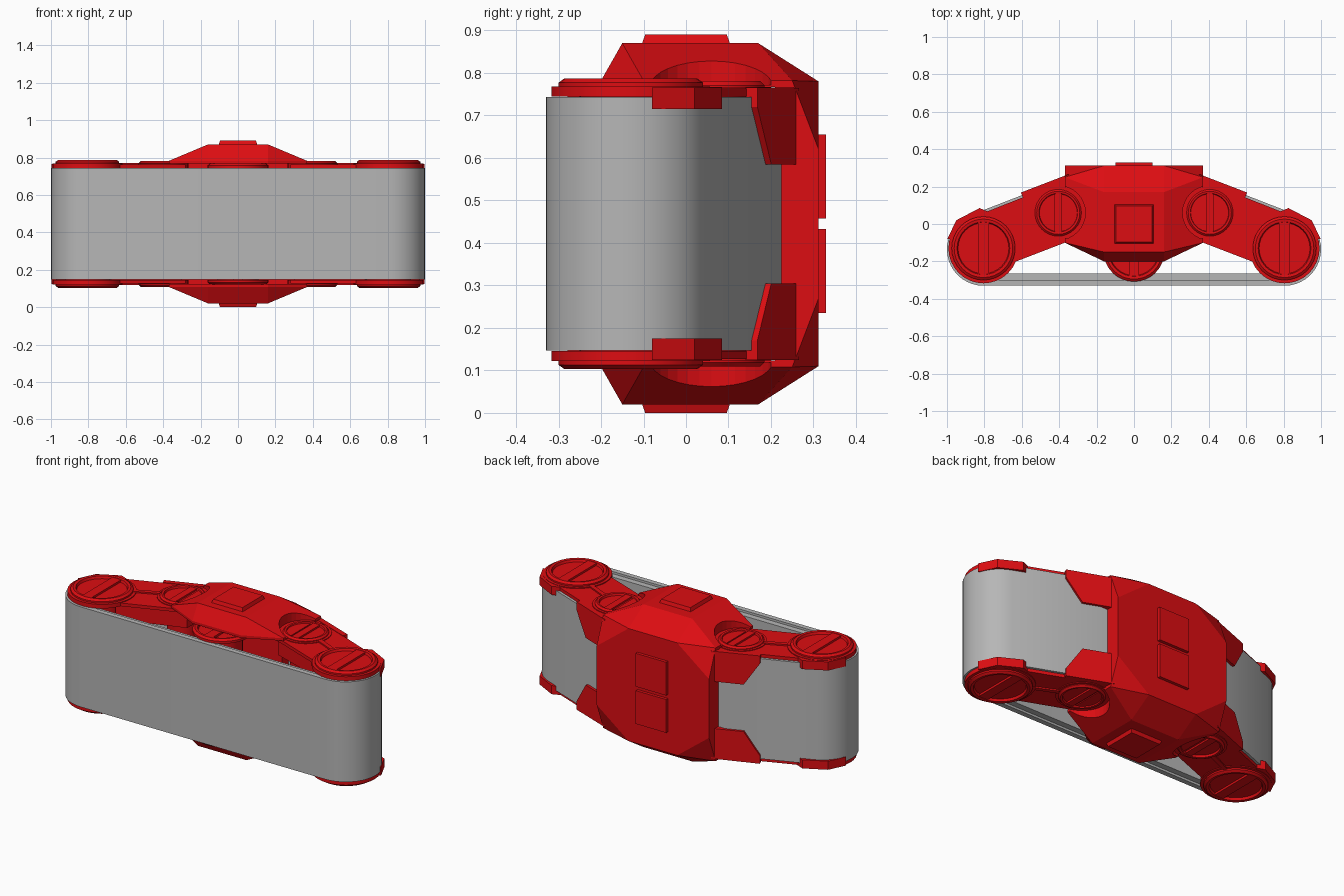
import bpy, bmesh, math
from mathutils import Matrix, Vector

if "Cube" in bpy.data.objects:
    bpy.data.objects.remove(bpy.data.objects["Cube"])

MID = 0.445  # height of the horizontal symmetry plane; parts use w = z - MID


def material(name, rgb):
    m = bpy.data.materials.new(name)
    m.diffuse_color = (*rgb, 1)
    m.use_nodes = True
    m.node_tree.nodes["Principled BSDF"].inputs["Base Color"].default_value = m.diffuse_color
    return m


RED = material("red", (0.72, 0.004, 0.006))
GREY = material("belt grey", (0.47, 0.47, 0.47))


def mirror(bm, axis):
    s = Vector((1, 1, 1))
    s[axis] = -1
    d = bmesh.ops.duplicate(bm, geom=bm.verts[:] + bm.edges[:] + bm.faces[:])
    new = [g for g in d["geom"] if isinstance(g, bmesh.types.BMVert)]
    bmesh.ops.scale(bm, verts=new, vec=s)


def finish(name, bm, mat, mx=True, mz=True, smooth=False):
    if mx:
        mirror(bm, 0)
    if mz:
        mirror(bm, 2)
    bmesh.ops.remove_doubles(bm, verts=bm.verts[:], dist=1e-5)
    bmesh.ops.recalc_face_normals(bm, faces=bm.faces[:])
    bmesh.ops.translate(bm, verts=bm.verts[:], vec=(0, 0, MID))
    me = bpy.data.meshes.new(name)
    bm.to_mesh(me)
    bm.free()
    me.materials.append(mat)
    ob = bpy.data.objects.new(name, me)
    bpy.context.collection.objects.link(ob)
    if smooth:
        bpy.ops.object.select_all(action='DESELECT')
        ob.select_set(True)
        bpy.context.view_layer.objects.active = ob
        bpy.ops.object.shade_smooth_by_angle(angle=math.radians(28))
    return ob


def prism(bm, pts, shift):
    """Polygon of 3D points swept along a vector."""
    f = bm.faces.new([bm.verts.new(p) for p in pts])
    r = bmesh.ops.extrude_face_region(bm, geom=[f], use_keep_orig=True)
    bmesh.ops.translate(bm, vec=shift,
                        verts=[g for g in r["geom"] if isinstance(g, bmesh.types.BMVert)])


def plate(bm, outline, w0, w1):
    prism(bm, [(x, y, w0) for x, y in outline], (0, 0, w1 - w0))


def box(bm, x0, x1, y0, y1, w0, w1):
    plate(bm, [(x0, y0), (x1, y0), (x1, y1), (x0, y1)], w0, w1)


def circle(cx, cy, r, n=32):
    return [(cx + r * math.cos(2 * math.pi * i / n), cy + r * math.sin(2 * math.pi * i / n))
            for i in range(n)]


def lathe(bm, profile, cx, cy, n=32):
    """Profile (radius, w) from the top centre, turned about a vertical axis."""
    rings = [[bm.verts.new((x, y, w)) for x, y in circle(cx, cy, r, n)] for r, w in profile]
    bm.faces.new(rings[0])
    for a, b in zip(rings, rings[1:]):
        for i in range(n):
            j = (i + 1) % n
            bm.faces.new((a[i], a[j], b[j], b[i]))


# Belt: outer band and inner guide ridge
def belt_outline(d):
    right = [(0.805 + (0.195 - d) * math.cos(a), -0.135 + (0.195 - d) * math.sin(a))
             for a in (math.radians(-90 + 158.7 * i / 18) for i in range(19))]
    right.append((0.417 - 0.2 * d, 0.225 - d))
    return right + [(-x, y) for x, y in reversed(right)]


def belt(name, d0, d1, h):
    bm = bmesh.new()
    loops = [[bm.verts.new((x, y, w)) for x, y in belt_outline(d)]
             for d, w in ((d0, -h), (d0, h), (d1, h), (d1, -h))]
    n = len(loops[0])
    for k in range(4):
        a, b = loops[k], loops[(k + 1) % 4]
        for i in range(n):
            j = (i + 1) % n
            bm.faces.new((a[i], a[j], b[j], b[i]))
    finish(name, bm, GREY, False, False, True)


belt("belt", 0, 0.03, 0.298)
belt("belt_guide", 0.029, 0.065, 0.285)


# Wheels: dished caps with a cross bar, on rollers running between them
def wheel(name, cx, cy, r, top, roller, mx=True):
    bm = bmesh.new()
    lathe(bm, [(r * 0.80, top - 0.016), (r * 0.83, top - 0.002), (r * 0.92, top),
               (r, top - 0.01), (r, 0.299), (roller, 0.299), (roller, 0)], cx, cy)
    finish(name, bm, RED, mx, True, True)
    bm = bmesh.new()
    box(bm, cx - r * 0.17, cx + r * 0.17, cy - r * 0.82, cy + r * 0.82, top - 0.03, top - 0.004)
    finish(name + "_bar", bm, RED, mx)


wheel("end_wheel", 0.805, -0.13, 0.17, 0.342, 0.12)
wheel("upper_wheel", 0.405, 0.06, 0.125, 0.336, 0.085)
wheel("centre_wheel", 0, -0.145, 0.163, 0.323, 0.11, False)

# Arms: plate, round hub, inner beam and thin rib
bm = bmesh.new()
plate(bm, [(0.80, -0.27), (0.63, -0.2), (0.37, -0.1), (0.28, -0.07), (0.28, 0.21),
           (0.37, 0.23), (0.6, 0.14), (0.79, 0.065), (0.9, -0.1)], 0.299, 0.318)
plate(bm, [(0.68, -0.18), (0.3, -0.05), (0.3, 0.11), (0.72, 0.01)], 0.2, 0.3)
finish("arm", bm, RED)
bm = bmesh.new()
plate(bm, circle(0.805, -0.13, 0.187), 0.299, 0.323)
plate(bm, circle(0.405, 0.06, 0.14), 0.299, 0.322)
finish("arm_hub", bm, RED, smooth=True)
bm = bmesh.new()
plate(bm, [(0.68, -0.065), (0.52, 0.005), (0.53, 0.03), (0.67, -0.035)], 0.31, 0.326)
finish("arm_rib", bm, RED)

# Hooks over the belt edge at the ends
bm = bmesh.new()
plate(bm, [(0.998, -0.08), (0.95, 0.02), (0.826, 0.085), (0.78, 0.066), (0.81, 0.03),
           (0.92, -0.02), (0.97, -0.08)], 0.27, 0.321)
finish("end_hook", bm, RED)

# Angled tabs that hold the belt beside the hull
bm = bmesh.new()
tab = [(0.35, 0.32), (0.35, 0.14), (0.52, 0.14), (0.605, 0.275), (0.605, 0.321)]
prism(bm, [(x, 0.168 + (0.605 - x) * 0.385, w) for x, w in tab], (-0.012, -0.028, 0))
finish("belt_tab", bm, RED)

# Hull: faceted shell, hollowed for the belt and scooped round the upper wheels
bm = bmesh.new()
for p in [(0.16, -0.15, 0.425), (0.16, 0.17, 0.425), (0.16, -0.2, 0.337), (0.37, -0.1, 0.337),
          (0.37, 0.25, 0.337), (0.16, 0.312, 0.335), (0.37, 0.312, 0.175)]:
    for sx in (1, -1):
        for sz in (1, -1):
            bm.verts.new((p[0] * sx, p[1], p[2] * sz))
bmesh.ops.convex_hull(bm, input=bm.verts[:])
bmesh.ops.dissolve_limit(bm, angle_limit=0.01, verts=bm.verts[:], edges=bm.edges[:])
hull = finish("hull", bm, RED, False, False)
bm = bmesh.new()
box(bm, -1, 1, -0.5, 0.21, -0.322, 0.322)
cavity = finish("cavity_cutter", bm, RED, False, False)
bm = bmesh.new()
plate(bm, circle(0.405, 0.06, 0.145), 0.327, 0.6)
scoop = finish("scoop_cutter", bm, RED)
for cutter in (cavity, scoop):
    cutter.hide_render = True
    mod = hull.modifiers.new("cut", 'BOOLEAN')
    mod.operation = 'DIFFERENCE'
    mod.solver = 'EXACT'
    mod.object = cutter
    bpy.context.view_layer.objects.active = hull
    bpy.ops.object.modifier_apply(modifier=mod.name)
    bpy.data.objects.remove(cutter)

# Raised pads on hull top, bottom and back, and the inner block
bm = bmesh.new()
lathe_pts = [(0.105, 0.42), (0.096, 0.445)]
lo, hi = [[bm.verts.new((x * s, y * s, w)) for x, y in ((1, 1), (-1, 1), (-1, -1), (1, -1))]
          for s, w in lathe_pts]
bm.faces.new(lo)
bm.faces.new(hi)
for i in range(4):
    j = (i + 1) % 4
    bm.faces.new((lo[i], lo[j], hi[j], hi[i]))
finish("hull_pad", bm, RED, False)
bm = bmesh.new()
box(bm, -0.1, 0.1, 0.3, 0.33, 0.012, 0.21)
finish("back_plate", bm, RED, False)
bm = bmesh.new()
box(bm, -0.22, 0.22, 0.1, 0.215, -0.28, 0.28)
finish("inner_block", bm, RED, False, False)
